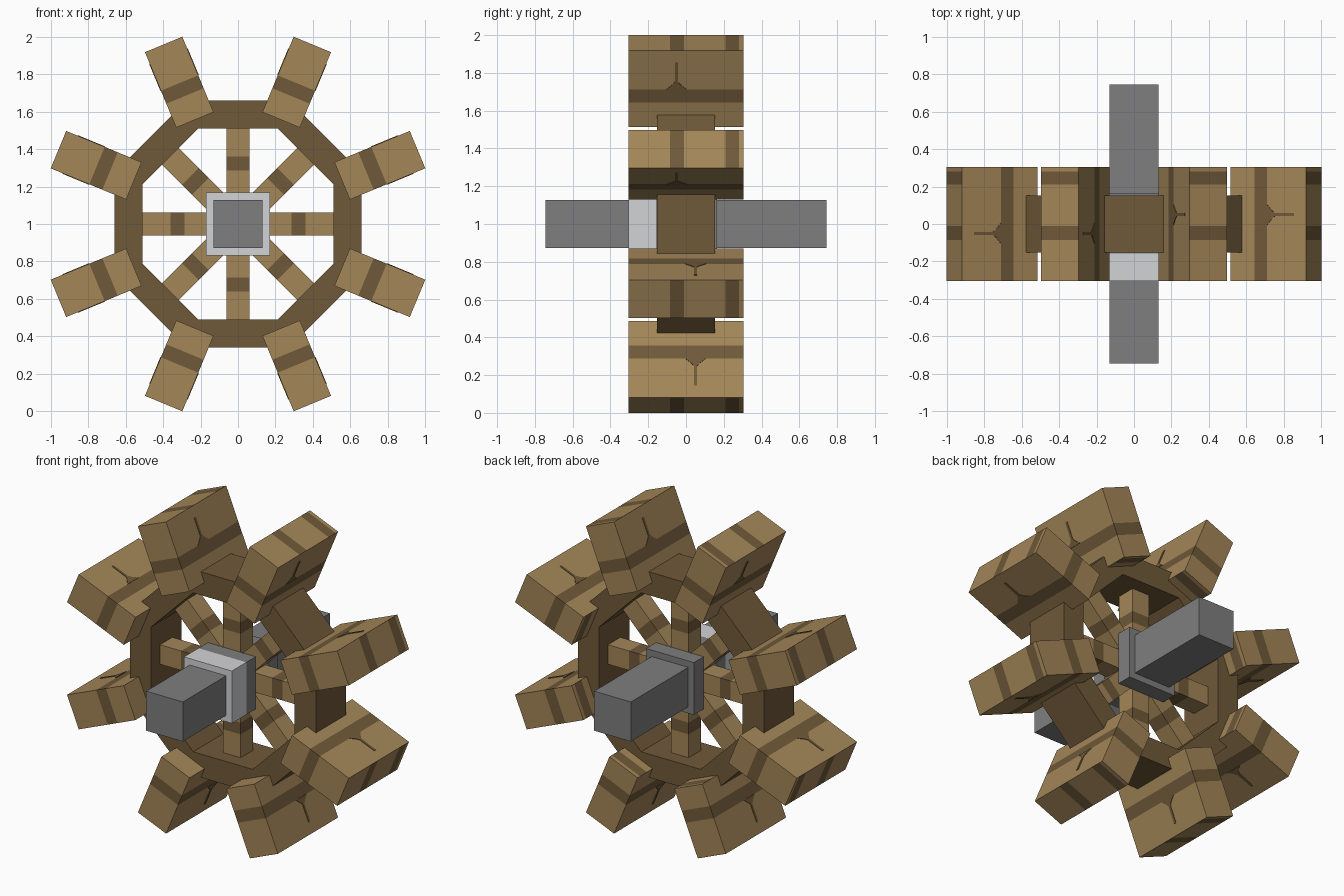
import bpy
import bmesh
from math import cos, sin, pi
from mathutils import Matrix, Vector

cube = bpy.data.objects.get("Cube")
if cube:
    bpy.data.objects.remove(cube, do_unlink=True)


def material(name, rgb):
    mat = bpy.data.materials.new(name)
    mat.use_nodes = True
    mat.diffuse_color = (*rgb, 1)
    mat.node_tree.nodes["Principled BSDF"].inputs["Base Color"].default_value = (*rgb, 1)
    return mat


light_wood = material("light wood", (0.37, 0.24, 0.098))
dark_wood = material("dark wood", (0.16, 0.10, 0.041))
grey_metal = material("grey metal", (0.21, 0.21, 0.215))
pale_metal = material("pale metal", (0.65, 0.655, 0.67))

HUB = Vector((0, 0, 1))


def finish(bm, name, mats, angle=0):
    """Turn the part about the axle and place it at the hub."""
    bmesh.ops.transform(bm, matrix=Matrix.Translation(HUB) @ Matrix.Rotation(-angle, 4, "Y"), verts=bm.verts)
    mesh = bpy.data.meshes.new(name)
    bm.to_mesh(mesh)
    bm.free()
    for mat in mats:
        mesh.materials.append(mat)
    obj = bpy.data.objects.new(name, mesh)
    bpy.context.collection.objects.link(obj)


def box(lo, hi):
    bm = bmesh.new()
    bmesh.ops.create_cube(bm, size=1)
    for v in bm.verts:
        v.co = [l + (c + 0.5) * (h - l) for c, l, h in zip(v.co, lo, hi)]
    return bm


def cut(bm, axis, value):
    normal = Vector((0, 0, 0))
    normal[axis] = 1
    bmesh.ops.bisect_plane(bm, geom=bm.verts[:] + bm.edges[:] + bm.faces[:],
                           plane_co=normal * value, plane_no=normal)


def within(value, bands):
    return any(a < value < b for a, b in bands)


def wood_board(lo, hi, ring_band, cap_bands):
    """Board along +x with a dark band around it and dark bands on its ends."""
    bm = box(lo, hi)
    for value in ring_band:
        cut(bm, 0, value)
    for band in cap_bands:
        for value in band:
            cut(bm, 1, value)
    bm.normal_update()
    for f in bm.faces:
        c = f.calc_center_median()
        end = abs(f.normal.x) > 0.9
        f.material_index = int(within(c.y, cap_bands) if end else within(c.x, [ring_band]))
    return bm


def add_vein(bm, outline, y, side, surface):
    """Thin dark grain mark on a broad face."""
    verts = [bm.verts.new((r, y + dy, side * surface)) for r, dy in outline]
    face = bm.faces.new(verts)
    solid = bmesh.ops.extrude_face_region(bm, geom=[face])["geom"]
    for v in solid:
        if isinstance(v, bmesh.types.BMVert):
            v.co.z += side * 0.003
    faces = {f for v in verts for f in v.link_faces}
    faces |= {f for f in solid if isinstance(f, bmesh.types.BMFace)}
    for f in faces:
        f.material_index = 1
    bmesh.ops.recalc_face_normals(bm, faces=list(faces))


# Paddles and spokes
half_vein = [(0.815, 0.055), (0.845, 0.02), (0.86, 0.008), (0.97, 0.008)]
vein = half_vein + [(r, -y) for r, y in reversed(half_vein)]
for k in range(8):
    paddle = wood_board((0.602, -0.305, -0.108), (1.038, 0.305, 0.108),
                        (0.74, 0.815), [(-0.085, -0.01), (0.21, 0.28)])
    for side in (-1, 1):
        add_vein(paddle, vein, side * 0.05, side, 0.108)
    finish(paddle, f"paddle_{k + 1}", [light_wood, dark_wood], (k + 0.5) * pi / 4)

    spoke = wood_board((0.05, -0.0625, -0.0625), (0.53, 0.0625, 0.0625), (0.285, 0.36), [])
    finish(spoke, f"spoke_{k + 1}", [light_wood, dark_wood], k * pi / 4)

# Eight-sided rim
rim = bmesh.new()
corner = cos(pi / 8)
section = [(0.51, -0.153), (0.66, -0.153), (0.66, 0.153), (0.51, 0.153)]
rings = []
for k in range(8):
    a = (k + 0.5) * pi / 4
    rings.append([rim.verts.new((r / corner * cos(a), y, r / corner * sin(a))) for r, y in section])
for k in range(8):
    here, there = rings[k], rings[(k + 1) % 8]
    for j in range(4):
        n = (j + 1) % 4
        rim.faces.new((here[j], here[n], there[n], there[j]))
bmesh.ops.recalc_face_normals(rim, faces=rim.faces)
finish(rim, "rim", [dark_wood])

# Axle, hub plates and front collar
finish(box((-0.13, -0.745, -0.127), (0.13, 0.745, 0.127)), "axle", [grey_metal])
for name, y0, y1, mat in (("front_hub_plate", -0.158, -0.064, grey_metal),
                          ("back_hub_plate", 0.064, 0.163, grey_metal),
                          ("front_collar", -0.305, -0.158, pale_metal)):
    finish(box((-0.17, y0, -0.168), (0.17, y1, 0.168)), name, [mat])
